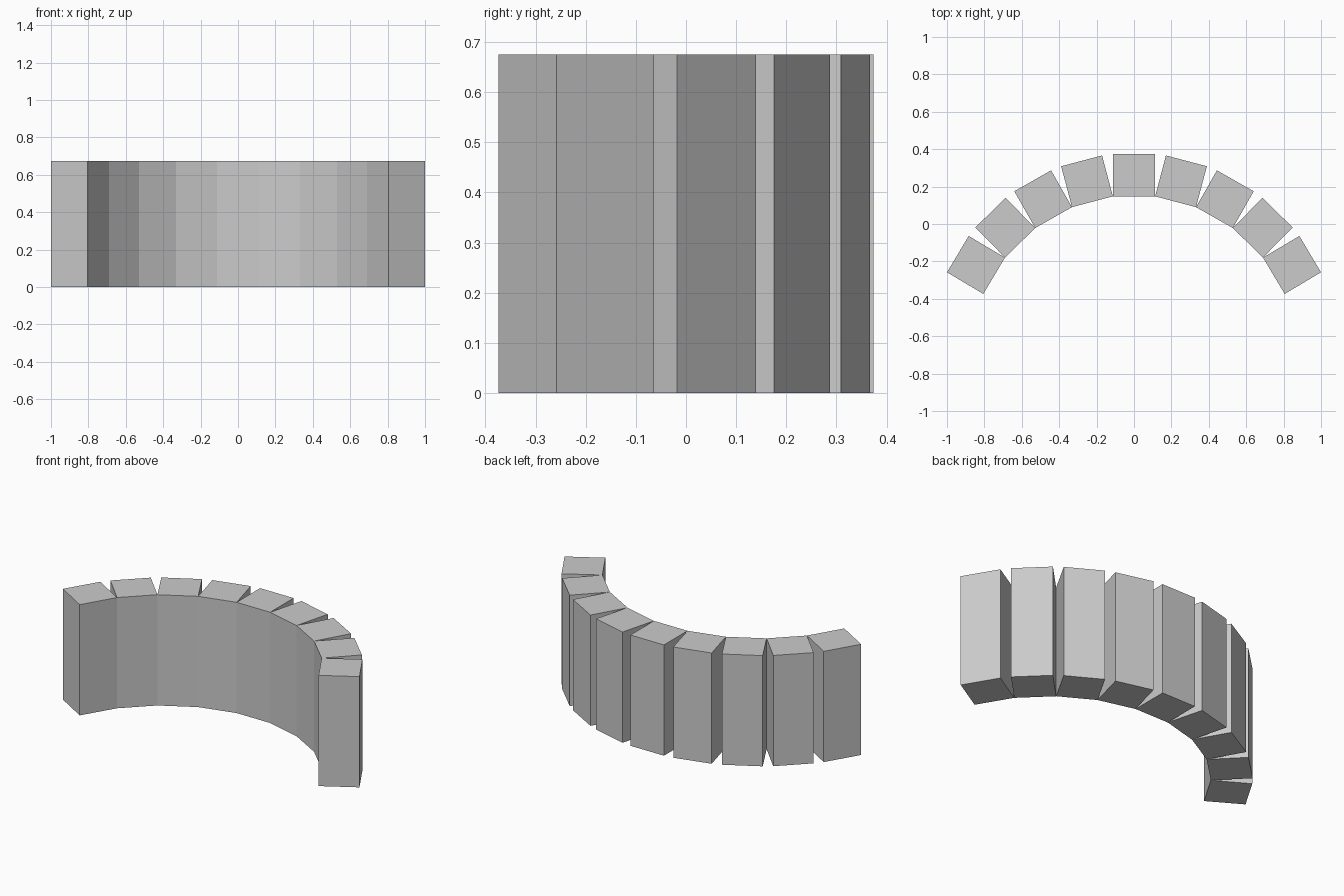
import bpy, bmesh
from math import cos, sin, radians
from mathutils import Matrix

if "Cube" in bpy.data.objects:
    bpy.data.objects.remove(bpy.data.objects["Cube"])

S = 0.2261               # block width and depth
H = 0.675                # block height
STEP = radians(14.8)     # turn between neighbouring blocks
TOP = 1.654 * S          # outer face of the middle block


def block(name, x, y, angle):
    # upright block; (x, y) is the middle of its inner face
    bm = bmesh.new()
    bmesh.ops.create_cube(bm, size=1)
    bm.transform(Matrix.Diagonal((S, S, H, 1)))
    bm.transform(Matrix.Translation((0, S / 2, H / 2)))
    me = bpy.data.meshes.new(name)
    bm.to_mesh(me)
    bm.free()
    ob = bpy.data.objects.new(name, me)
    ob.location = (x, y, 0)
    ob.rotation_euler.z = angle
    bpy.context.collection.objects.link(ob)


# middle block
block("middle_block", 0, TOP - S, 0)

# mirrored wings, each block hinged on the inner corner of the last
x, y = S / 2, TOP - S
for i in range(1, 5):
    a = i * STEP
    dx, dy = S * cos(a), -S * sin(a)
    block(f"right_block_{i}", x + dx / 2, y + dy / 2, -a)
    block(f"left_block_{i}", -x - dx / 2, y + dy / 2, a)
    x, y = x + dx, y + dy
